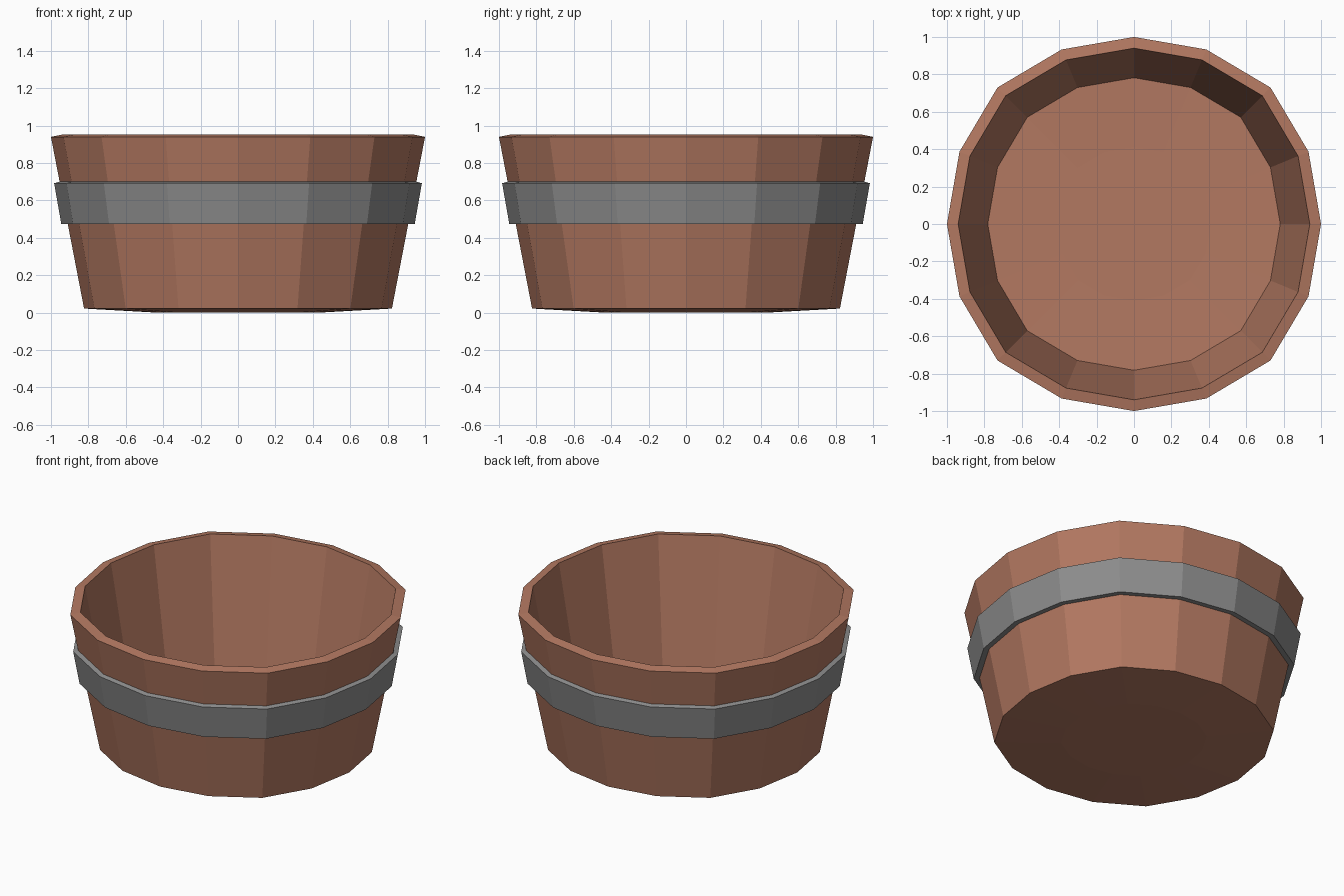
import bpy, bmesh, math

if "Cube" in bpy.data.objects:
    bpy.data.objects.remove(bpy.data.objects["Cube"])

SIDES = 16
# radius at 0, 22.5, 45 and 67.5 degrees: a slightly squared circle
SQUARING = [1.0, 1.01, 1.032, 1.01]


def material(name, color):
    m = bpy.data.materials.new(name)
    m.diffuse_color = color
    m.use_nodes = True
    m.node_tree.nodes["Principled BSDF"].inputs["Base Color"].default_value = m.diffuse_color
    return m


def lathe(name, profile, mat, closed):
    """Turn a (radius, z) profile into a faceted 16-sided body."""
    bm = bmesh.new()
    rings = []
    for r, z in profile:
        ring = []
        for i in range(SIDES):
            a = 2 * math.pi * i / SIDES
            k = r * SQUARING[i % 4]
            ring.append(bm.verts.new((k * math.cos(a), k * math.sin(a), z)))
        rings.append(ring)
    pairs = list(zip(rings, rings[1:]))
    if closed:
        pairs.append((rings[-1], rings[0]))
    else:
        bm.faces.new(rings[0])
        bm.faces.new(rings[-1])
    for lower, upper in pairs:
        for i in range(SIDES):
            j = (i + 1) % SIDES
            bm.faces.new((lower[i], lower[j], upper[j], upper[i]))
    bmesh.ops.recalc_face_normals(bm, faces=bm.faces)
    mesh = bpy.data.meshes.new(name)
    bm.to_mesh(mesh)
    bm.free()
    mesh.materials.append(mat)
    obj = bpy.data.objects.new(name, mesh)
    bpy.context.collection.objects.link(obj)
    return obj


wood = material("wood", (0.45, 0.19, 0.12, 1))
metal = material("metal", (0.27, 0.27, 0.27, 1))

# Wooden tub: slightly bulged base, flared wall, sloped rim, inner floor
lathe("tub", [(0.43, 0.0), (0.823, 0.022), (1.0, 0.94),
              (0.94, 0.952), (0.782, 0.065), (0.41, 0.058)], wood, False)

# Metal hoop around the wall
lathe("hoop", [(0.912, 0.475), (0.945, 0.475), (0.983, 0.692),
               (0.955, 0.70)], metal, True)
